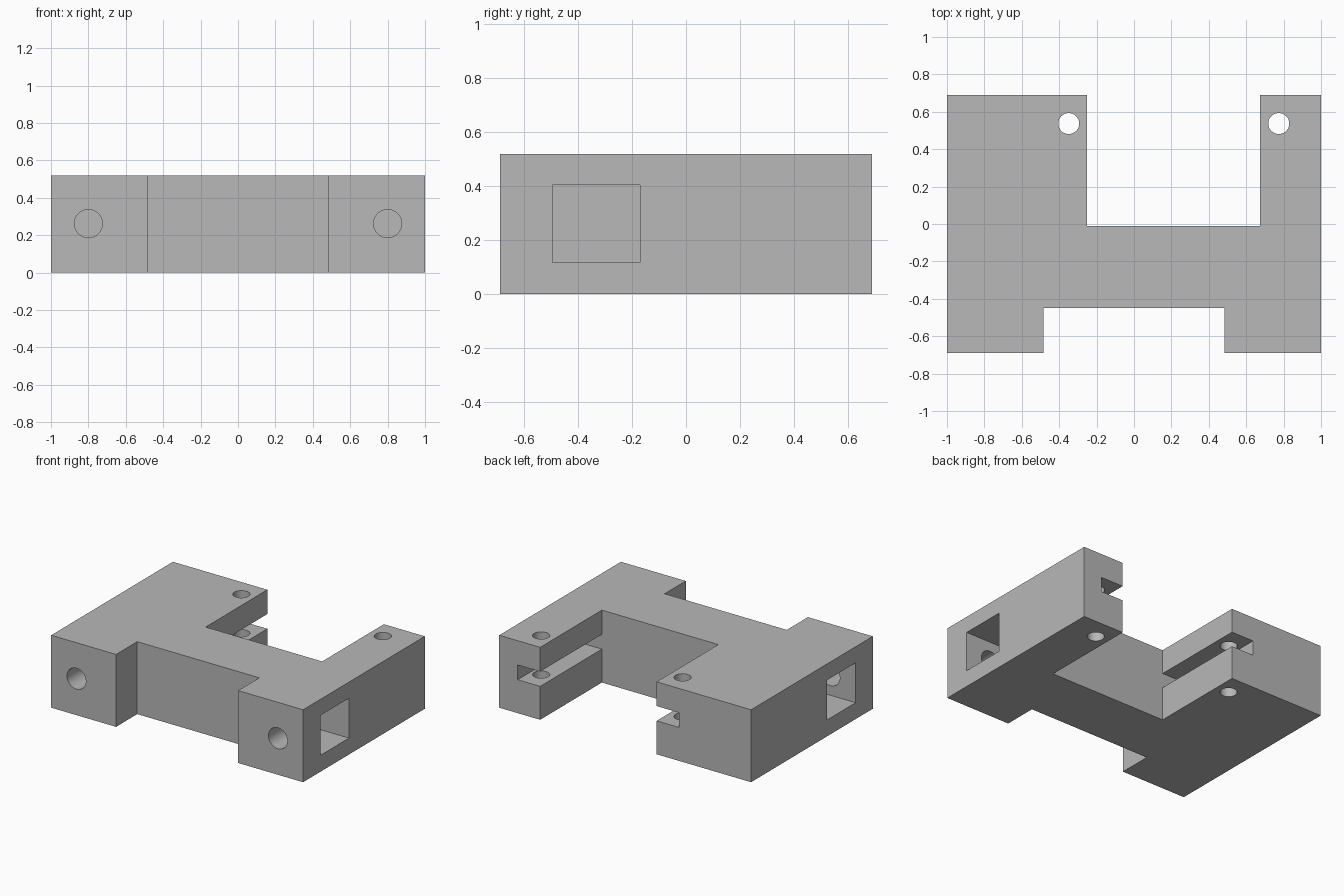
import bpy
import bmesh
import math

cube = bpy.data.objects.get("Cube")
if cube:
    bpy.data.objects.remove(cube, do_unlink=True)

# Main dimensions
HEIGHT = 0.52
HALF_Y = 0.69
BAR_FRONT, BAR_BACK = -0.45, -0.01
LEG_X = 0.485
ARM_R, ARM_L = -0.25, 0.675

grey = bpy.data.materials.new("plain grey")
grey.use_nodes = True
grey.diffuse_color = (0.48, 0.48, 0.48, 1)
grey.node_tree.nodes["Principled BSDF"].inputs["Base Color"].default_value = grey.diffuse_color


def make_object(name, bm):
    bmesh.ops.recalc_face_normals(bm, faces=bm.faces)
    mesh = bpy.data.meshes.new(name)
    bm.to_mesh(mesh)
    bm.free()
    obj = bpy.data.objects.new(name, mesh)
    mesh.materials.append(grey)
    bpy.context.collection.objects.link(obj)
    return obj


def prism(name, outline, z0, z1):
    """Upright prism from a plan outline."""
    bm = bmesh.new()
    face = bm.faces.new([bm.verts.new((x, y, z0)) for x, y in outline])
    top = bmesh.ops.extrude_face_region(bm, geom=[face])["geom"]
    for v in top:
        if isinstance(v, bmesh.types.BMVert):
            v.co.z = z1
    return make_object(name, bm)


def box(name, x0, x1, y0, y1, z0, z1):
    return prism(name, [(x0, y0), (x1, y0), (x1, y1), (x0, y1)], z0, z1)


def rod(name, radius, length, location, tilt=0):
    bm = bmesh.new()
    bmesh.ops.create_cone(bm, cap_ends=True, segments=48,
                          radius1=radius, radius2=radius, depth=length)
    obj = make_object(name, bm)
    obj.location = location
    obj.rotation_euler.x = tilt
    return obj


# Body: crossbar with two front legs and two unequal rear arms
body = prism("bracket_body", [
    (-1, -HALF_Y), (-LEG_X, -HALF_Y), (-LEG_X, BAR_FRONT),
    (LEG_X, BAR_FRONT), (LEG_X, -HALF_Y), (1, -HALF_Y),
    (1, HALF_Y), (ARM_L, HALF_Y), (ARM_L, BAR_BACK),
    (ARM_R, BAR_BACK), (ARM_R, HALF_Y), (-1, HALF_Y)], 0, HEIGHT)

cutters = []
for side, label in ((-1, "right"), (1, "left")):
    # Square pocket in the outer side, reached by a round hole from the front
    xs = sorted((side * 0.6, side * 1.1))
    cutters.append(box(label + "_pocket", *xs, -0.495, -0.17, 0.118, 0.404))
    cutters.append(rod(label + "_front_hole", 0.075, 0.4,
                       (side * 0.8, -0.6, 0.262), math.pi / 2))

    # Slot along the inner side of the rear arm, and a vertical pin hole
    inner = ARM_L if side > 0 else ARM_R
    xs = sorted((inner - side * 0.1, inner + side * 0.178))
    cutters.append(box(label + "_slot", *xs, BAR_BACK, 0.8, 0.24, 0.346))
    cutters.append(rod(label + "_pin_hole", 0.056, 1,
                       (inner + side * 0.099, 0.537, HEIGHT / 2)))

bpy.context.view_layer.objects.active = body
for cutter in cutters:
    cutter.hide_render = True
    mod = body.modifiers.new(cutter.name, "BOOLEAN")
    mod.operation = "DIFFERENCE"
    mod.solver = "EXACT"
    mod.object = cutter
    bpy.ops.object.modifier_apply(modifier=mod.name)
for cutter in cutters:
    bpy.data.objects.remove(cutter, do_unlink=True)

# Smooth hole walls, sharp edges elsewhere
bpy.ops.object.select_all(action="DESELECT")
body.select_set(True)
bpy.ops.object.shade_smooth_by_angle(angle=math.radians(30))
